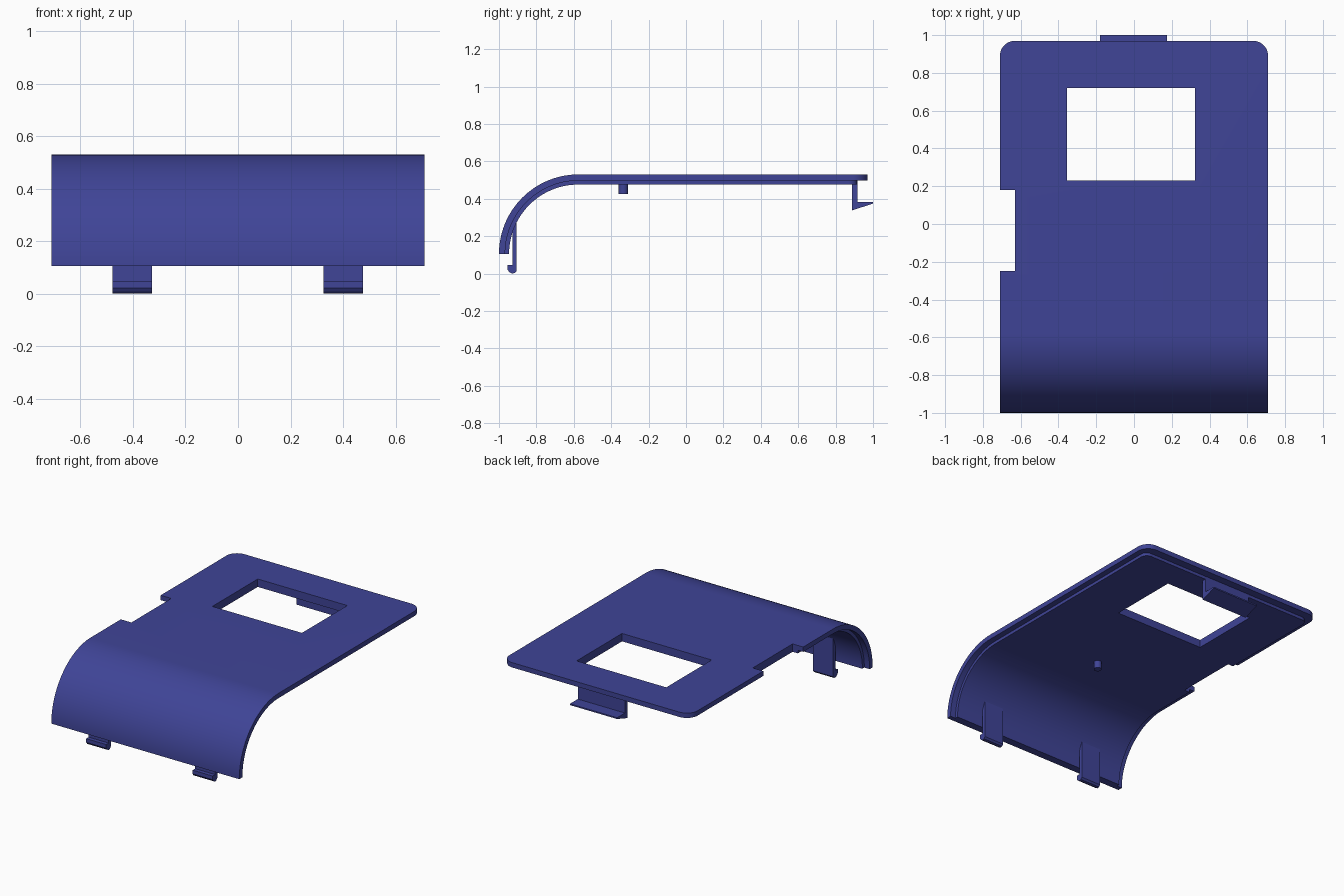
import bpy, bmesh, math

if "Cube" in bpy.data.objects:
    bpy.data.objects.remove(bpy.data.objects["Cube"])

blue = bpy.data.materials.new("indigo plastic")
blue.diffuse_color = (0.05, 0.058, 0.31, 1)
blue.use_nodes = True
blue.node_tree.nodes["Principled BSDF"].inputs["Base Color"].default_value = blue.diffuse_color

CY, CZ = -0.575, 0.105          # centre of the front curve
R_OUT, R_MID, R_IN = 0.425, 0.392, 0.371


def prism(name, profile, x0, x1, corner=0):
    """Extrude a (y, z) profile along x, optionally rounding the rear corners."""
    bm = bmesh.new()
    face = bm.faces.new([bm.verts.new((x0, y, z)) for y, z in profile])
    ext = bmesh.ops.extrude_face_region(bm, geom=[face])
    verts = [v for v in ext["geom"] if isinstance(v, bmesh.types.BMVert)]
    bmesh.ops.translate(bm, verts=verts, vec=(x1 - x0, 0, 0))
    bmesh.ops.recalc_face_normals(bm, faces=bm.faces)
    if corner:
        back = max(y for y, z in profile)
        edges = [e for e in bm.edges
                 if all(abs(v.co.y - back) < 1e-5 for v in e.verts)
                 and abs(e.verts[0].co.z - e.verts[1].co.z) > 1e-4]
        bmesh.ops.bevel(bm, geom=edges, offset=corner, segments=10,
                        profile=0.5, affect='EDGES')
    mesh = bpy.data.meshes.new(name)
    bm.to_mesh(mesh)
    bm.free()
    mesh.materials.append(blue)
    obj = bpy.data.objects.new(name, mesh)
    bpy.context.collection.objects.link(obj)
    return obj


def box(name, x0, x1, y0, y1, z0, z1):
    return prism(name, [(y0, z0), (y1, z0), (y1, z1), (y0, z1)], x0, x1)


def arc(r, n=28):
    return [(CY - r * math.cos(t), CZ + r * math.sin(t))
            for t in (math.pi / 2 * i / n for i in range(n + 1))]


def sheet(r_out, r_in, back):
    """Curved front running into a flat top."""
    return (arc(r_out) + [(back, CZ + r_out), (back, CZ + r_in)]
            + arc(r_in)[::-1])


def smooth(obj):
    bpy.ops.object.select_all(action='DESELECT')
    obj.select_set(True)
    bpy.context.view_layer.objects.active = obj
    bpy.ops.object.shade_smooth_by_angle(angle=math.radians(30))


# Outer cover and the inset inner lip beneath it
cover = prism("cover", sheet(R_OUT, R_MID, 0.97), -0.71, 0.71, 0.08)
lip = prism("inner_lip", sheet(R_MID, R_IN, 0.915), -0.67, 0.67, 0.045)

# Display window and side notch
cutters = [box("window_cutter", -0.355, 0.322, 0.23, 0.72, 0.3, 0.7),
           box("notch_cutter", -0.9, -0.63, -0.25, 0.18, 0.3, 0.7)]
for panel in (cover, lip):
    for cutter in cutters:
        mod = panel.modifiers.new(cutter.name, 'BOOLEAN')
        mod.object = cutter
        mod.operation = 'DIFFERENCE'
        mod.solver = 'EXACT'
        bpy.context.view_layer.objects.active = panel
        bpy.ops.object.modifier_apply(modifier=mod.name)
    smooth(panel)
for cutter in cutters:
    bpy.data.objects.remove(cutter)

# Front hooks: a strip rising to the curve with a rounded toe
hook = [(-0.905, 0.28), (-0.905, 0.015), (-0.915, 0.003), (-0.93, 0.0),
        (-0.945, 0.008), (-0.955, 0.022), (-0.955, 0.047), (-0.928, 0.047),
        (-0.928, 0.225)]
for side, x0 in (("left", -0.478), ("right", 0.326)):
    prism("front_hook_" + side, hook, x0, x0 + 0.151)

# Rear snap clip with a wedge barb
prism("rear_clip", [(0.888, 0.48), (0.888, 0.338), (1.0, 0.374), (1.0, 0.383),
                    (0.916, 0.383), (0.916, 0.5), (0.888, 0.5)], -0.18, 0.176)

# Small round post under the top
bpy.ops.mesh.primitive_cylinder_add(vertices=24, radius=0.025, depth=0.06,
                                    location=(0.02, -0.335, 0.455))
post = bpy.context.object
post.name = "locating_post"
post.data.materials.append(blue)
smooth(post)
